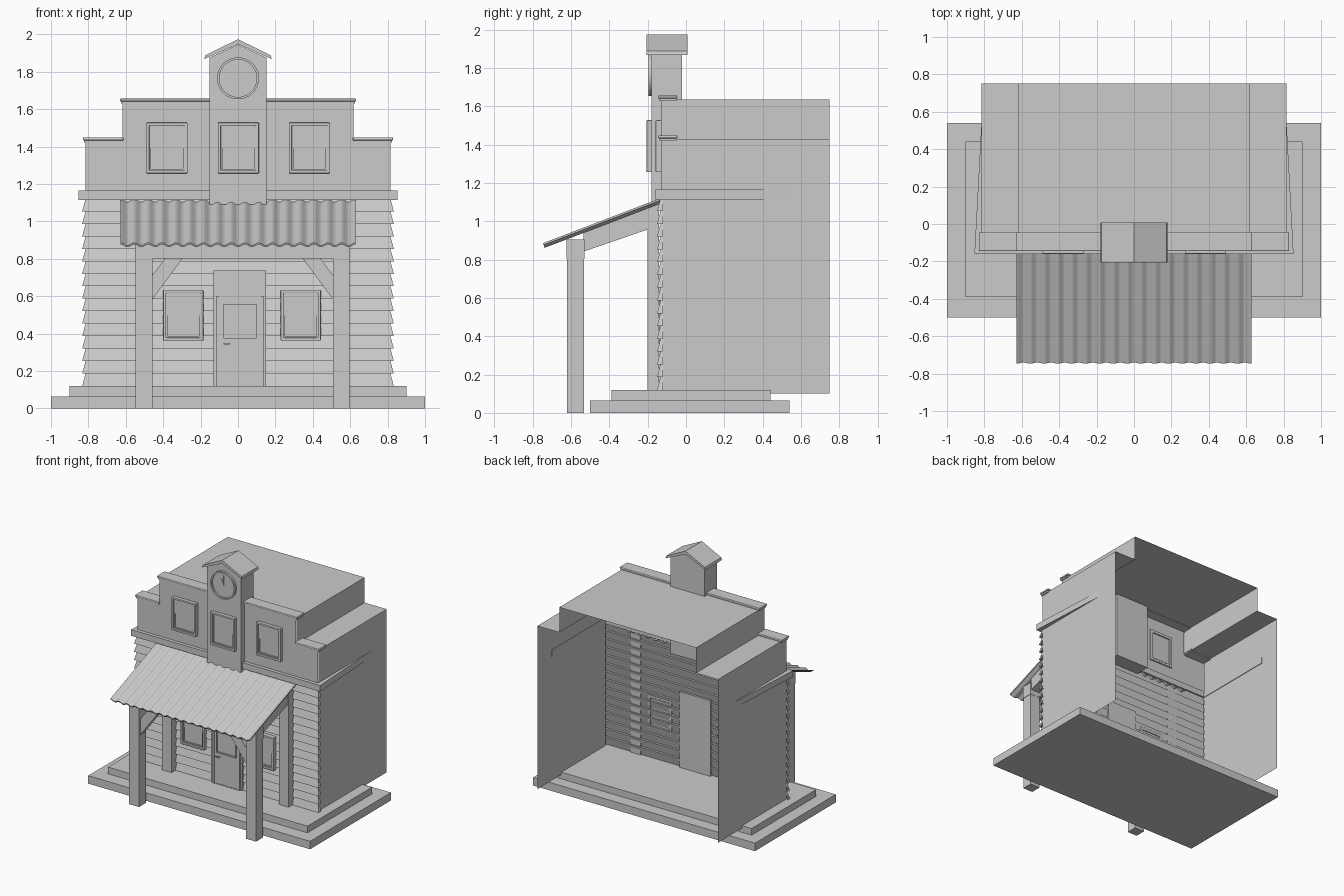
import bpy, bmesh, math
from mathutils import Vector

if "Cube" in bpy.data.objects:
    bpy.data.objects.remove(bpy.data.objects["Cube"])


def make(name, verts, faces, smooth=False, fix=True):
    me = bpy.data.meshes.new(name)
    me.from_pydata(verts, [], faces)
    if fix:
        bm = bmesh.new()
        bm.from_mesh(me)
        bmesh.ops.recalc_face_normals(bm, faces=bm.faces)
        bm.to_mesh(me)
        bm.free()
    ob = bpy.data.objects.new(name, me)
    bpy.context.collection.objects.link(ob)
    if smooth:
        bpy.context.view_layer.objects.active = ob
        ob.select_set(True)
        bpy.ops.object.shade_smooth_by_angle(angle=math.radians(40))
        ob.select_set(False)
    return ob


def prism(name, pts, a, b, axis="y", smooth=False):
    """Extrude a closed outline: (x,z) along y, (y,z) along x, or (x,y) along z."""
    put = {"y": lambda p, d: (p[0], d, p[1]),
           "x": lambda p, d: (d, p[0], p[1]),
           "z": lambda p, d: (p[0], p[1], d)}[axis]
    n = len(pts)
    verts = [put(p, a) for p in pts] + [put(p, b) for p in pts]
    faces = [list(range(n)), list(range(n, 2 * n))]
    faces += [(i, (i + 1) % n, (i + 1) % n + n, i + n) for i in range(n)]
    return make(name, verts, faces, smooth)


def box(name, x0, x1, y0, y1, z0, z1, bevel=0):
    ob = prism(name, [(x0, z0), (x1, z0), (x1, z1), (x0, z1)], y0, y1)
    if bevel:
        m = ob.modifiers.new("bevel", "BEVEL")
        m.width, m.segments = bevel, 2
    return ob


def ring(name, outer, inner, y0, y1, smooth=False):
    """Frame between two matching closed outlines, y0 in front of y1."""
    n = len(outer)
    verts = [(x, y, z) for y in (y0, y1) for o in (outer, inner) for x, z in o]
    faces = []
    for i in range(n):
        j = (i + 1) % n
        for a, b in ((0, n), (n, 3 * n), (3 * n, 2 * n), (2 * n, 0)):
            faces.append((a + i, a + j, b + j, b + i))
    return make(name, verts, faces, smooth)


def rect(x0, x1, z0, z1, inset=0):
    i = inset
    return [(x0 + i, z0 + i), (x1 - i, z0 + i), (x1 - i, z1 - i), (x0 + i, z1 - i)]


def circle(cx, cz, r, n=48):
    return [(cx + r * math.cos(2 * math.pi * i / n), cz + r * math.sin(2 * math.pi * i / n))
            for i in range(n)]


def arch(cx, r, z0, zs, n=20):
    return [(cx - r, z0), (cx + r, z0)] + [
        (cx + r * math.cos(math.pi * i / n), zs + r * math.sin(math.pi * i / n)) for i in range(n + 1)]


def window(name, x0, x1, z0, z1, y):
    """Sash window; y is the wall plane it sits on."""
    f = ring(name + "_frame", rect(x0, x1, z0, z1), rect(x0, x1, z0, z1, .016), y - .026, y + .01)
    m = f.modifiers.new("bevel", "BEVEL")
    m.width, m.segments = .004, 2
    ring(name + "_sash", rect(x0, x1, z0, z1, .014), rect(x0, x1, z0, z1, .024), y - .016, y + .01)
    zm = (z0 + z1) / 2
    box(name + "_upper_pane", x0 + .02, x1 - .02, y - .012, y, zm, z1 - .02)
    box(name + "_lower_pane", x0 + .02, x1 - .02, y - .006, y, z0 + .02, zm)


# Stepped base
box("base_lower", -1, 1, -.5, .54, 0, .065)
box("base_upper", -.9, .9, -.39, .44, .065, .12)

# Thin open-backed shell: side walls and stepped roof
prof = [(-.815, .1), (-.815, 1.43), (-.617, 1.43), (-.617, 1.635),
        (.617, 1.635), (.617, 1.43), (.815, 1.43), (.815, .1)]
n = len(prof)
make("walls_and_roof", [(x, y, z) for y in (-.13, .75) for x, z in prof],
     [(i, i + n, i + n + 1, i + 1) for i in range(n - 1)], fix=False)

# Upper front wall, a stepped sheet
up = [(-.815, 1.11), *prof[1:-1], (.815, 1.11)]
make("upper_front", [(x, -.132, z) for x, z in up], [list(range(len(up)))[::-1]], fix=False)

# Overlapping clapboards wrapped round the front corners
rows, boards = [], 15
for k in range(boards):
    h = 1.0 / boards
    rows += [(.12 + k * h, .018), (.12 + (k + 1) * h, 0)]
verts, faces = [], []
for z, o in rows:
    verts += [(-.815 - o, -.12, z), (-.815 - o, -.133 - o, z), (.815 + o, -.133 - o, z), (.815 + o, -.12, z)]
for r in range(len(rows) - 1):
    faces += [(4 * r + c, 4 * r + c + 1, 4 * r + c + 5, 4 * r + c + 4) for c in range(3)]
make("clapboards", verts, faces, fix=False)

# Tapered belt course and parapet caps
prism("belt_course", [(-.853, -.16), (.853, -.16), (.812, .57), (-.812, .57), (-.81, -.1), (.81, -.1)][:2]
      + [(.814, .57), (.81, .57), (.81, -.12), (-.81, -.12), (-.81, .57), (-.814, .57)], 1.115, 1.165, "z")
for nm, x0, x1, z in (("cap_left", -.83, -.612, 1.427), ("cap_right", .612, .83, 1.427), ("cap_top", -.632, .632, 1.635)):
    box(nm, x0, x1, -.145, -.045, z + .006, z + .022, .006)
    box(nm + "_mould", x0 + .007, x1 - .007, -.139, -.05, z - .006, z + .008)

# Clock tower with gabled roof
prism("tower", [(-.153, 1.09), (.153, 1.09), (.153, 1.875), (0, 1.945), (-.153, 1.875)], -.18, -.02)
prism("tower_roof", [(-.18, 1.868), (-.175, 1.888), (0, 1.974), (.175, 1.888), (.18, 1.868), (0, 1.948)], -.205, .008)
ring("clock_rim", circle(0, 1.765, .112), circle(0, 1.765, .1), -.197, -.178, True)
prism("clock_face", circle(0, 1.765, .102), -.185, -.178, smooth=True)
prism("clock_hour_hand", [(-.004, 1.765), (.004, 1.765), (-.02, 1.815)], -.189, -.185)
prism("clock_minute_hand", [(-.003, 1.763), (.003, 1.763), (.002, 1.845), (-.002, 1.845)], -.189, -.185)

# Windows
for nm, x0, x1, z0, z1, y in (
        ("upper_window_left", -.49, -.27, 1.257, 1.528, -.132), ("upper_window_mid", -.108, .112, 1.257, 1.528, -.18),
        ("upper_window_right", .272, .492, 1.257, 1.528, -.132), ("lower_window_left", -.4, -.185, .362, .633, -.148),
        ("lower_window_right", .228, .443, .362, .633, -.148)):
    window(nm, x0, x1, z0, z1, y)

# Door with arched light above
dx = .01
box("door_surround", dx - .14, dx + .14, -.16, -.13, .12, .737)
ring("door_casing", rect(dx - .125, dx + .125, .12, .6), rect(dx - .107, dx + .107, .122, .585), -.172, -.155)
ring("door_fanlight_rim", arch(dx, .112, .597, .605), arch(dx, .1, .606, .61), -.168, -.155, True)
box("door_leaf", dx - .107, dx + .107, -.165, -.15, .122, .587)
ring("door_window_frame", rect(dx - .087, dx + .09, .375, .557), rect(dx - .087, dx + .09, .375, .557, .011), -.174, -.16)
box("door_window_pane", dx - .08, dx + .082, -.167, -.16, .382, .55)
box("door_handle", -.077, -.042, -.185, -.178, .342, .35)
box("door_handle_stem", -.052, -.045, -.18, -.16, .342, .35)

# Corrugated porch roof
waves, per, amp, th = 17, 8, .008, .01
N = waves * per
a, b = Vector((-.742, .874)), Vector((-.125, 1.11))
d = (b - a).normalized()
nrm = Vector((-d.y, d.x))
verts, faces = [], []
for i in range(N + 1):
    x = -.628 + 1.256 * i / N
    o = amp * math.cos(2 * math.pi * i / per)
    for p in (a + nrm * (o - th / 2), a + nrm * (o + th / 2), b + nrm * (o + th / 2), b + nrm * (o - th / 2)):
        verts.append((x, p.x, p.y))
for i in range(N):
    faces += [(4 * i + c, 4 * i + (c + 1) % 4, 4 * i + (c + 1) % 4 + 4, 4 * i + c + 4) for c in range(4)]
faces += [(0, 1, 2, 3), tuple(range(4 * N, 4 * N + 4))]
make("porch_roof", verts, faces, True)

# Porch posts, beams and braces, mirrored about the porch centre
cx = .025
box("porch_front_beam", cx - .575, cx + .575, -.623, -.53, .802, .905)
for s, nm in ((-1, "left"), (1, "right")):
    x0, x1 = sorted((cx + s * .483, cx + s * .572))
    box("front_post_" + nm, x0, x1, -.62, -.532, 0, .81)
    box("wall_post_" + nm, x0, x1, -.2, -.14, .12, 1.07)
    prism("rafter_" + nm, [(-.535, .842), (-.198, .958), (-.14, .978), (-.14, 1.092), (-.535, .942)],
          x0 + .005, x1 - .005, "x")
    prism("brace_" + nm, [(cx + s * .485, .58), (cx + s * .32, .803), (cx + s * .415, .803), (cx + s * .485, .71)],
          -.602, -.55)
